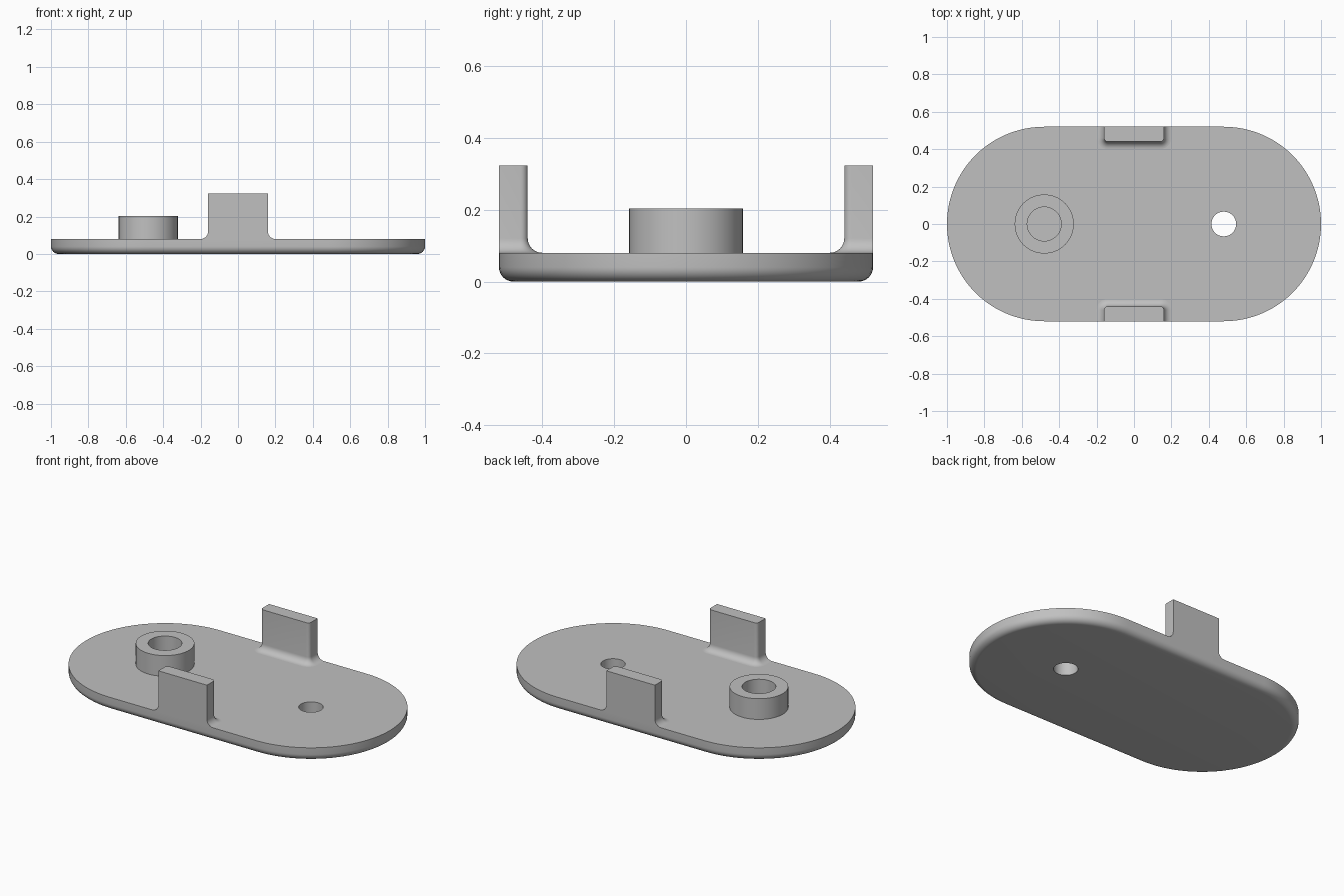
import bpy, bmesh
from math import sin, cos, pi, radians

if "Cube" in bpy.data.objects:
    bpy.data.objects.remove(bpy.data.objects["Cube"], do_unlink=True)

GREY = (0.53, 0.53, 0.53, 1)
mat = bpy.data.materials.new("plain grey")
mat.use_nodes = True
mat.diffuse_color = GREY
mat.node_tree.nodes["Principled BSDF"].inputs["Base Color"].default_value = GREY

THICK, END_R, END_X = 0.08, 0.52, 0.48
FILLET = 0.04


def arc(cx, cy, r, a0, a1, n):
    """Points on an arc, angles in degrees."""
    return [(cx + r * cos(radians(a0 + (a1 - a0) * i / n)),
             cy + r * sin(radians(a0 + (a1 - a0) * i / n))) for i in range(n + 1)]


def loft(name, rings, caps=True, loop=False):
    """Skin a stack of equal-length (outline, z) rings."""
    bm = bmesh.new()
    rows = [[bm.verts.new((x, y, z)) for x, y in pts] for pts, z in rings]
    n = len(rows[0])
    pairs = list(zip(rows, rows[1:])) + ([(rows[-1], rows[0])] if loop else [])
    for lo, hi in pairs:
        for i in range(n):
            j = (i + 1) % n
            bm.faces.new((lo[i], lo[j], hi[j], hi[i]))
    if caps:
        bm.faces.new(rows[0][::-1])
        bm.faces.new(rows[-1])
    bmesh.ops.recalc_face_normals(bm, faces=bm.faces)
    mesh = bpy.data.meshes.new(name)
    bm.to_mesh(mesh)
    bm.free()
    mesh.materials.append(mat)
    ob = bpy.data.objects.new(name, mesh)
    bpy.context.collection.objects.link(ob)
    return ob


def activate(ob):
    bpy.ops.object.select_all(action='DESELECT')
    ob.select_set(True)
    bpy.context.view_layer.objects.active = ob


def circle(x, r):
    return arc(x, 0, r, 0, 360, 64)[:-1]


# Base plate: stadium outline with a rounded bottom edge
def stadium(inset):
    r = END_R - inset
    return arc(END_X, 0, r, -90, 90, 48) + arc(-END_X, 0, r, 90, 270, 48)


steps = [i / 8 * pi / 2 for i in range(9)]
rings = [(stadium(FILLET * (1 - sin(t))), FILLET * (1 - cos(t))) for t in steps]
plate = loft("base_plate", rings + [(stadium(0), THICK)])

# Through hole in the plate
cutter = loft("hole_cutter", [(circle(END_X, 0.066), -0.1), (circle(END_X, 0.066), 0.2)])
cutter.hide_render = True
cut = plate.modifiers.new("hole", 'BOOLEAN')
cut.operation, cut.solver, cut.object = 'DIFFERENCE', 'EXACT', cutter
activate(plate)
bpy.ops.object.modifier_apply(modifier=cut.name)
bpy.data.objects.remove(cutter, do_unlink=True)

# Hollow boss
outer, inner = circle(-END_X, 0.158), circle(-END_X, 0.091)
boss = loft("boss_ring", [(outer, THICK), (outer, 0.203), (inner, 0.203), (inner, THICK)],
            caps=False, loop=True)


# Upright side tabs: rounded inner corners, flared foot, flat outer face
def tab_outline(side, grow):
    half, r, y_in = 0.16, 0.02, 0.44
    pts = [(-half - grow, END_R)]
    pts += arc(-half + r, y_in + r, r + grow, 180, 270, 6)
    pts += arc(half - r, y_in + r, r + grow, 270, 360, 6)
    pts += [(half + grow, END_R)]
    return [(x, y * side) for x, y in pts]


tabs = []
for name, side in (("front_tab", -1), ("back_tab", 1)):
    foot = [(tab_outline(side, FILLET * (1 - sin(t))), THICK + FILLET * (1 - cos(t)))
            for t in steps]
    tabs.append(loft(name, foot + [(tab_outline(side, 0), 0.323)]))

for ob in [plate, boss] + tabs:
    activate(ob)
    bpy.ops.object.shade_smooth_by_angle(angle=radians(30))
